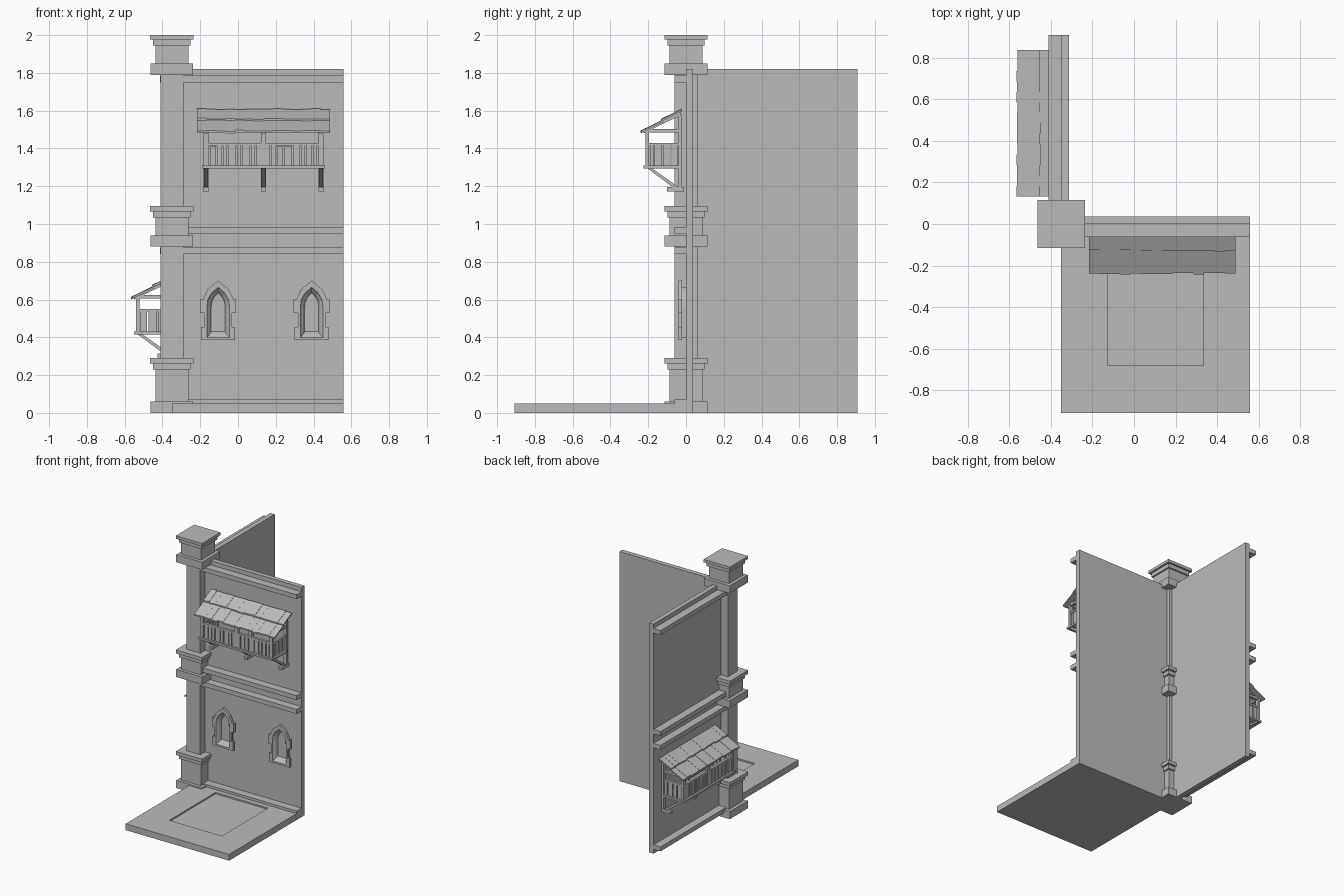
import bpy
import bmesh
import random

random.seed(4)
if "Cube" in bpy.data.objects:
    bpy.data.objects.remove(bpy.data.objects["Cube"])

stone = bpy.data.materials.new("plain grey")
stone.use_nodes = True
GREY = (0.5, 0.5, 0.5, 1)
stone.diffuse_color = GREY
stone.node_tree.nodes["Principled BSDF"].inputs["Base Color"].default_value = GREY

CORNER = -0.35          # x of the corner where both walls meet
LENGTH = 0.908
HEIGHT = 1.82


def loft(bm, loops):
    """Join equal loops of points into one closed solid."""
    rings = [[bm.verts.new(p) for p in loop] for loop in loops]
    n = len(rings[0])
    for a, b in zip(rings, rings[1:]):
        for i in range(n):
            j = (i + 1) % n
            bm.faces.new((a[i], a[j], b[j], b[i]))
    bm.faces.new(rings[0])
    bm.faces.new(rings[-1])


def rect(x0, x1, y0, y1, z):
    return [(x0, y0, z), (x1, y0, z), (x1, y1, z), (x0, y1, z)]


def box(bm, s0, s1, u0, u1, z0, z1):
    loft(bm, [rect(s0, s1, u0, u1, z0), rect(s0, s1, u0, u1, z1)])


def prism(bm, s0, s1, profile):
    """Extrude an outward/height profile along the wall."""
    loft(bm, [[(s, u, z) for u, z in profile] for s in (s0, s1)])


def finish(bm, name, place=None):
    if place:
        for v in bm.verts:
            v.co = place(*v.co)
    bmesh.ops.recalc_face_normals(bm, faces=bm.faces)
    mesh = bpy.data.meshes.new(name)
    bm.to_mesh(mesh)
    bm.free()
    mesh.materials.append(stone)
    bpy.context.collection.objects.link(bpy.data.objects.new(name, mesh))


# Wall space is (along, outward, height)
def front(s, u, z):
    return (CORNER + s, -u, z)


def side(s, u, z):
    return (CORNER - u, s, z)


def lower_side(s, u, z):
    return side(s, u - 0.025, z - 0.88)


def wall(label, place):
    bm = bmesh.new()
    box(bm, 0, LENGTH, -0.037, 0, 0, HEIGHT)
    finish(bm, label + "_wall", place)
    bm = bmesh.new()
    for z in (0.035, 0.84, 0.95, 1.75):
        box(bm, 0.03, LENGTH, 0, 0.062, z, z + 0.035)
    finish(bm, label + "_wall_ledges", place)


def window(label, s0, place):
    outer = [(.09, .385), (.09, .455), (.072, .455), (.072, .53), (.095, .53),
             (.095, .6), (.082, .6), (.055, .655), (0, .7)]
    inner = [(.06, .4), (.06, .44), (.06, .455), (.06, .5), (.06, .53),
             (.06, .56), (.055, .6), (.035, .635), (0, .665)]

    def loop(half, u, scale=1.0, lift=0.0):
        pts = half + [(-x, z) for x, z in reversed(half[:-1])]
        return [(s0 + x * scale, u, .4 + lift + (z - .4) * (1 - 2 * lift / .265))
                for x, z in pts]

    bm = bmesh.new()
    loft(bm, [loop(inner, 0), loop(inner, .02), loop(outer, .02), loop(outer, .04),
              loop(inner, .04), loop(inner, .028, .85, .01),
              loop(inner, .025, .78, .014), loop(inner, .005, .62, .03)])
    finish(bm, label, place)


def planks(bm, start, end, add):
    """Fill a run with boards of uneven width and narrow slits."""
    at = start
    while at < end - 0.005:
        width = min(random.uniform(0.015, 0.045), end - at)
        add(at, at + width, random.uniform(-0.004, 0.004))
        at += width + random.choice((0.005, 0.007, 0.009))


def balcony(label, place):
    mid, half = 0.485, 0.325
    stations = (mid - 0.305, mid, mid + 0.305)

    # Floor, rails and beams
    bm = bmesh.new()
    box(bm, mid - half, mid + half, 0.035, 0.225, 1.295, 1.31)
    for z0, z1 in ((1.415, 1.43), (1.485, 1.503)):
        box(bm, mid - half + 0.01, mid + half - 0.01, 0.195, 0.215, z0, z1)
        for s in (stations[0], stations[2]):
            box(bm, s - 0.01, s + 0.01, 0.03, 0.2, z0, z1)
    finish(bm, label + "_floor_and_rails", place)

    # Posts, braces and rafters at each station
    bm = bmesh.new()
    for s in stations:
        w = 0.014
        box(bm, s - w, s + w, 0.196, 0.214, 1.3, 1.5)
        box(bm, s - w, s + w, 0.02, 0.042, 1.18, 1.58)
        box(bm, s - w, s + w, 0.01, 0.1, 1.172, 1.195)
        prism(bm, s - 0.011, s + 0.011,
              [(0.04, 1.195), (0.07, 1.195), (0.205, 1.295), (0.18, 1.295)])
        prism(bm, s - 0.01, s + 0.01,
              [(0.03, 1.575), (0.03, 1.592), (0.225, 1.496), (0.225, 1.48)])
    finish(bm, label + "_posts_and_braces", place)

    # Plank parapet
    bm = bmesh.new()
    planks(bm, mid - 0.31, mid + 0.31, lambda a, b, j:
           box(bm, a, b, 0.2, 0.21, 1.31, 1.417 + j))
    for s in (stations[0], stations[2]):
        planks(bm, 0.045, 0.195, lambda a, b, j:
               box(bm, s - 0.005, s + 0.005, a, b, 1.31, 1.417 + j))
    finish(bm, label + "_parapet", place)

    # Two overlapping rows of roof boards
    bm = bmesh.new()
    for u0, u1, drop in ((0.12, 0.24, 0.009), (0.022, 0.13, 0.0)):
        count = 14
        step = 0.704 / count
        for i in range(count):
            s = mid - 0.352 + i * step
            end = u1 + random.uniform(-0.005, 0.002)
            lift = random.uniform(-0.002, 0.002) - drop
            top = [(u, 1.61 - 0.49 * (u - 0.02) + lift) for u in (u0, end)]
            prism(bm, s, s + step, top + [(u, z - 0.011) for u, z in reversed(top)])
    finish(bm, label + "_roof", place)


# Corner pillar: stepped square sections, bottom to top
bm = bmesh.new()
sections = []
for base in (0, 0.88, 1.79):
    low = 0.23 if base == 0 else base + 0.155
    steps = [(base, base + 0.06, 0.113), (base + 0.06, low, 0.087),
             (low, low + 0.032, 0.099), (low + 0.032, low + 0.06, 0.115)]
    for z0, z1, h in steps:
        sections += [(z0, h), (min(z1, 2), h)]
    if base < 1.7:
        sections += [(low + 0.06, 0.061), (0.88 if base == 0 else 1.79, 0.061)]
loft(bm, [rect(CORNER - h, CORNER + h, -h, h, z) for z, h in sections])
finish(bm, "corner_pillar")

# Ground slab with a shallow recess
bm = bmesh.new()
far = CORNER + LENGTH
loft(bm, [rect(CORNER, far, -0.908, 0, 0), rect(CORNER, far, -0.908, 0, 0.05),
          rect(-0.127, 0.335, -0.68, -0.1, 0.05), rect(-0.127, 0.335, -0.68, -0.1, 0.038)])
finish(bm, "ground_slab")

wall("front", front)
wall("side", side)
window("inner_window", 0.245, front)
window("outer_window", 0.74, front)
balcony("front_balcony", front)
balcony("side_balcony", lower_side)
